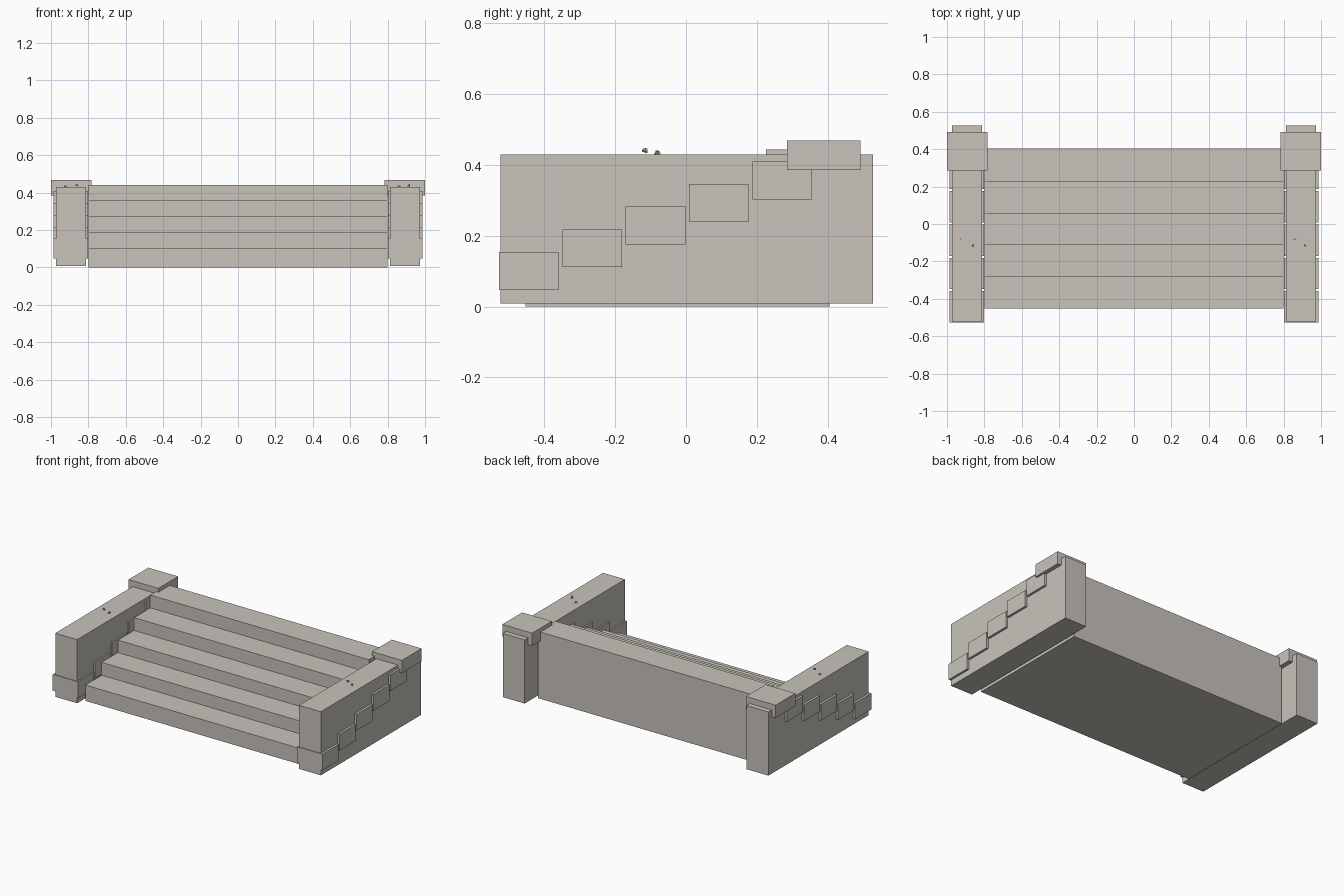
import bpy, bmesh, random
from mathutils import Matrix, Vector

if "Cube" in bpy.data.objects:
    bpy.data.objects.remove(bpy.data.objects["Cube"])

random.seed(4)
stone = bpy.data.materials.new("warm grey stone")
stone.diffuse_color = (0.58, 0.55, 0.50, 1)
stone.use_nodes = True
stone.node_tree.nodes["Principled BSDF"].inputs["Base Color"].default_value = stone.diffuse_color


def finish(name, bm):
    bmesh.ops.recalc_face_normals(bm, faces=bm.faces)
    mesh = bpy.data.meshes.new(name)
    bm.to_mesh(mesh)
    bm.free()
    mesh.materials.append(stone)
    obj = bpy.data.objects.new(name, mesh)
    bpy.context.collection.objects.link(obj)
    return obj


def box(name, x, y, z):
    bm = bmesh.new()
    size = [b - a for a, b in (x, y, z)]
    mid = [(a + b) / 2 for a, b in (x, y, z)]
    bmesh.ops.create_cube(bm, size=1, matrix=Matrix.Translation(mid) @ Matrix.Diagonal((*size, 1)))
    return finish(name, bm)


# Staircase: stepped side profile extruded across the width
fronts = [-0.452, -0.282, -0.112, 0.056, 0.225]
tops = [0.105, 0.19, 0.272, 0.357, 0.442]
back = 0.404
profile = [(fronts[0], 0.0)]
for i, (y, z) in enumerate(zip(fronts, tops)):
    profile += [(y, z), (fronts[i + 1] if i < 4 else back, z)]
profile.append((back, 0.0))
bm = bmesh.new()
face = bm.faces.new([bm.verts.new((-0.8, y, z)) for y, z in profile])
ext = bmesh.ops.extrude_face_region(bm, geom=[face])
bmesh.ops.translate(bm, vec=(1.6, 0, 0), verts=[v for v in ext["geom"] if isinstance(v, bmesh.types.BMVert)])
finish("stair_steps", bm)

# Side walls, each with a rising row of band blocks and a cap stone
for side, s in (("left", -1), ("right", 1)):
    def span(a, b):
        return tuple(sorted((s * a, s * b)))

    box(f"{side}_wall", span(0.812, 0.972), (-0.522, 0.527), (0.008, 0.429))
    for i in range(5):
        y = -0.527 + i * 0.1785
        z = 0.047 + i * 0.0637
        box(f"{side}_band_block_{i + 1}", span(0.802, 0.987), (y, y + 0.168), (z, z + 0.107))
    box(f"{side}_cap_stone", span(0.782, 1.0), (0.285, 0.491), (0.384, 0.468))

    # Small stone crumbs lying on the wall top
    bm = bmesh.new()
    centre = 0.89 * s
    for cx, cy, cz in ((centre - 0.03, -0.08, 0.431), (centre + 0.027, -0.115, 0.438)):
        for _ in range(4):
            p = Vector((cx, cy, cz)) + Vector([random.uniform(-0.006, 0.006) for _ in range(3)])
            bmesh.ops.create_cube(bm, size=0.006, matrix=Matrix.Translation(p) @ Matrix.Rotation(random.random(), 4, "Z"))
    finish(f"{side}_crumbs", bm)
